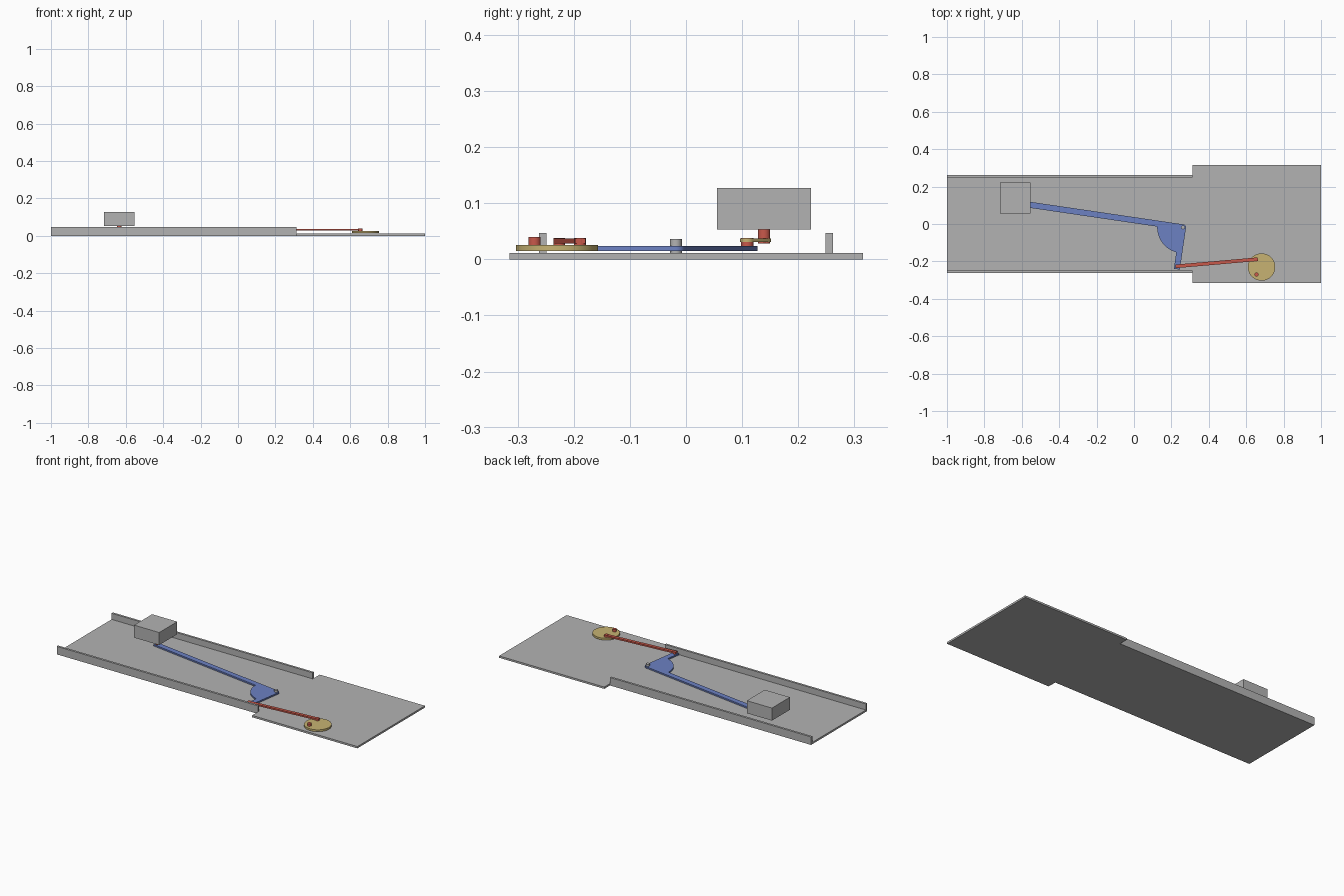
import bpy, bmesh, math
from mathutils import Vector

if "Cube" in bpy.data.objects:
    bpy.data.objects.remove(bpy.data.objects["Cube"])


def material(name, rgb):
    m = bpy.data.materials.new(name)
    m.diffuse_color = (*rgb, 1)
    m.use_nodes = True
    m.node_tree.nodes["Principled BSDF"].inputs["Base Color"].default_value = m.diffuse_color
    return m


GREY = material("grey", (0.45, 0.45, 0.45))
BLUE = material("blue", (0.15, 0.22, 0.54))
RED = material("red", (0.58, 0.10, 0.07))
GOLD = material("gold", (0.57, 0.45, 0.17))


def prism(name, outline, z0, z1, mat, smooth=False):
    """Extrude a counter-clockwise outline from z0 to z1."""
    bm = bmesh.new()
    low = [bm.verts.new((x, y, z0)) for x, y in outline]
    face = bm.faces.new(low)
    ext = bmesh.ops.extrude_face_region(bm, geom=[face])
    for v in ext["geom"]:
        if isinstance(v, bmesh.types.BMVert):
            v.co.z = z1
    bmesh.ops.recalc_face_normals(bm, faces=bm.faces[:])
    me = bpy.data.meshes.new(name)
    bm.to_mesh(me)
    bm.free()
    me.materials.append(mat)
    ob = bpy.data.objects.new(name, me)
    bpy.context.collection.objects.link(ob)
    if smooth:
        bpy.ops.object.select_all(action="DESELECT")
        ob.select_set(True)
        bpy.context.view_layer.objects.active = ob
        bpy.ops.object.shade_smooth_by_angle()
    return ob


def rect(x0, x1, y0, y1):
    return [(x0, y0), (x1, y0), (x1, y1), (x0, y1)]


def arc(c, r, a0, a1, n):
    return [(c[0] + r * math.cos(a0 + (a1 - a0) * i / n),
             c[1] + r * math.sin(a0 + (a1 - a0) * i / n)) for i in range(n + 1)]


def disc(name, c, r, z0, z1, mat, n=32):
    return prism(name, arc(c, r, 0, 2 * math.pi, n)[:-1], z0, z1, mat, True)


def bar(name, a, b, half, ext, z0, z1, mat, round_ends=False):
    """Straight bar between two centres, with square or round ends."""
    a, b = Vector(a), Vector(b)
    d = (b - a).normalized()
    if round_ends:
        t = math.atan2(d.y, d.x)
        q = math.pi / 2
        pts = arc(b, half, t - q, t + q, 12) + arc(a, half, t + q, t + 3 * q, 12)
    else:
        n = Vector((-d.y, d.x)) * half
        a, b = a - d * ext, b + d * ext
        pts = [tuple(p) for p in (a - n, b - n, b + n, a + n)]
    return prism(name, pts, z0, z1, mat, round_ends)


# Base plate and side rails
prism("base_plate", [(-1, -.26), (.313, -.26), (.313, -.315), (1, -.315),
                     (1, .315), (.313, .315), (.313, .26), (-1, .26)], 0, .011, GREY)
prism("front_rail", rect(-1, .313, -.262, -.249), 0, .047, GREY)
prism("back_rail", rect(-1, .313, .249, .262), 0, .047, GREY)

# Bell crank: long arm, short arm and quarter gusset as one outline
pivot = Vector((.262, -.018))
long_pin = Vector((-.60, .109))
u = (long_pin - pivot).normalized()
v = Vector((-u.y, u.x))
w, R, L, S = .016, .138, (long_pin - pivot).length + .016, .226
local = [(L, -w), (L, w), (math.sqrt(R * R - w * w), w)]
local += arc((0, 0), R, math.asin(w / R), math.pi / 2 - math.asin(w / R), 16)[1:]
local += [(w, S), (-w, S)]
local += arc((0, 0), w, math.pi, math.pi * 1.5, 8)
outline = [tuple(pivot + u * p + v * q) for p, q in local]
prism("bell_crank", outline, .015, .024, BLUE, True)
disc("pivot_pin", pivot, .0105, .011, .036, GREY)

# Crank disc, pushrod and pins
disc("crank_disc", (.682, -.23), .073, .015, .026, GOLD, 64)
disc("disc_pin", (.655, -.27), .011, .024, .040, RED)
rod_a, rod_b = pivot + v * .21, (.652, -.189)
bar("pushrod", rod_a, rod_b, .0095, .010, .028, .037, RED)
disc("rod_crank_pin", rod_a, .0105, .023, .038, RED)
disc("rod_disc_pin", rod_b, .0105, .024, .038, RED)

# Block, its post and the short link to the long arm
block_pin = (-.635, .139)
prism("block", rect(-.717, -.553, .055, .223), .053, .127, GREY)
disc("block_post", block_pin, .011, .028, .053, RED)
disc("long_arm_pin", long_pin, .011, .023, .038, RED)
bar("short_link", long_pin, block_pin, .0125, 0, .031, .037, GOLD, True)
